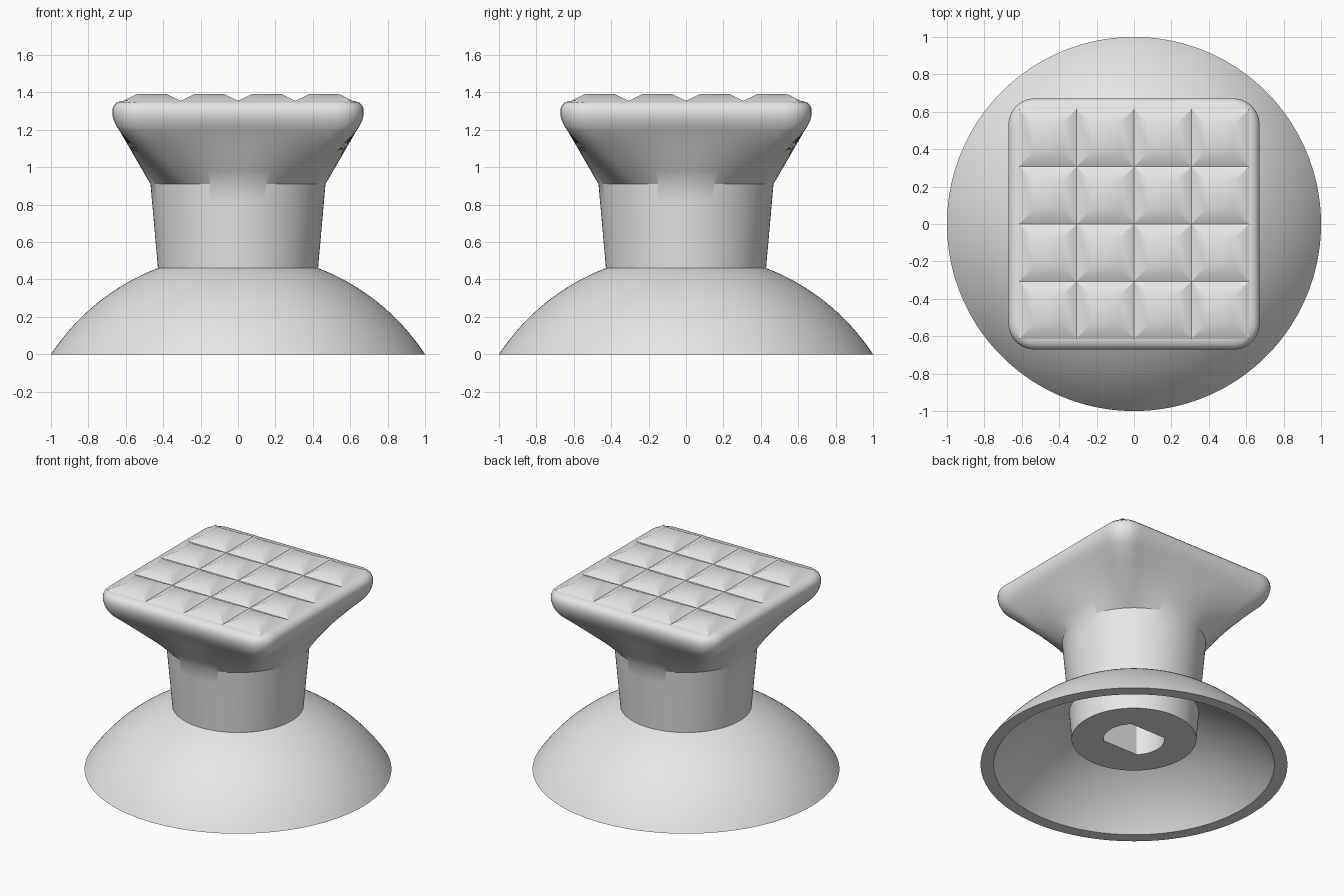
import bpy, bmesh, math

cube = bpy.data.objects.get("Cube")
if cube:
    bpy.data.objects.remove(cube, do_unlink=True)

grey = bpy.data.materials.new("light_grey")
grey.use_nodes = True
colour = (0.8, 0.8, 0.8, 1)
grey.diffuse_color = colour
grey.node_tree.nodes["Principled BSDF"].inputs["Base Color"].default_value = colour

N = 192
ANGLES = [2 * math.pi * (i + 0.5) / N for i in range(N)]


def finish(name, bm, recalc=True):
    if recalc:
        bmesh.ops.recalc_face_normals(bm, faces=bm.faces)
    mesh = bpy.data.meshes.new(name)
    bm.to_mesh(mesh)
    bm.free()
    mesh.materials.append(grey)
    obj = bpy.data.objects.new(name, mesh)
    bpy.context.collection.objects.link(obj)
    bpy.ops.object.select_all(action="DESELECT")
    obj.select_set(True)
    bpy.context.view_layer.objects.active = obj
    bpy.ops.object.shade_smooth_by_angle(angle=math.radians(30))
    return obj


def circle(r):
    return [(r * math.cos(a), r * math.sin(a)) for a in ANGLES]


def double_flat(r):
    # circle with two opposite sides cut flat
    f = r * math.sqrt(0.5)
    return [(x, max(-f, min(f, y))) for x, y in circle(r)]


def rounded_square(h, c):
    # evenly spread rays meeting a square of half width h, corner radius c
    points = []
    for a in ANGLES:
        u, v = math.cos(a), math.sin(a)
        t = h / max(abs(u), abs(v))
        q = h - c
        if t * min(abs(u), abs(v)) > q:
            b = q * (abs(u) + abs(v))
            t = b + math.sqrt(max(0, b * b - 2 * q * q + c * c))
        points.append((t * u, t * v))
    return points


def bridge(bm, low, high):
    for i in range(len(low)):
        j = (i + 1) % len(low)
        bm.faces.new((low[i], low[j], high[j], high[i]))


def loft(name, sections, closed=False):
    bm = bmesh.new()
    rings = [[bm.verts.new((x, y, z)) for x, y in pts] for z, pts in sections]
    for low, high in zip(rings, rings[1:]):
        bridge(bm, low, high)
    if closed:
        bridge(bm, rings[-1], rings[0])
    else:
        bm.faces.new(rings[0])
        bm.faces.new(rings[-1])
    return finish(name, bm)


# Hollow dome: outer and inner arcs share one centre below the base
DEPTH = 0.656


def arc(r_start, r_end, steps=24):
    radius = math.hypot(max(r_start, r_end), DEPTH)
    a0, a1 = math.asin(r_start / radius), math.asin(r_end / radius)
    for i in range(steps + 1):
        a = a0 + (a1 - a0) * i / steps
        yield radius * math.cos(a) - DEPTH, circle(radius * math.sin(a))


loft("dome_skirt", list(arc(0.37, 0.915)) + list(arc(1.0, 0.40)), closed=True)

# Stem with shaft socket, flaring into the square pad
sections = [(0.85, double_flat(0.2)), (0.19, double_flat(0.2))]
sections += [(z, circle(r)) for z, r in
             ((0.19, 0.407), (0.46, 0.428), (0.82, 0.460), (0.91, 0.468))]
pad_base = rounded_square(0.63, 0.11)
for k in (0.25, 0.5, 0.75):
    blend = [(p[0] + (q[0] - p[0]) * k, p[1] + (q[1] - p[1]) * k)
             for p, q in zip(circle(0.468), pad_base)]
    sections.append((0.91 + 0.28 * k, blend))
sections.append((1.19, pad_base))
for z, h in ((1.22, 0.65), (1.25, 0.664), (1.28, 0.672), (1.31, 0.672),
             (1.332, 0.663), (1.348, 0.645), (1.355, 0.615)):
    sections.append((z, rounded_square(h, h - 0.53)))
loft("stem_and_pad", sections)

# Four by four grid of blunt pyramids for grip
CELL = 0.307
bm = bmesh.new()
for i in range(4):
    for j in range(4):
        cx, cy = (i - 1.5) * CELL, (j - 1.5) * CELL
        low, high = [[bm.verts.new((cx + sx * w, cy + sy * w, z))
                      for sx, sy in ((-1, -1), (1, -1), (1, 1), (-1, 1))]
                     for w, z in ((CELL / 2, 1.355), (0.077, 1.392))]
        bridge(bm, low, high)
        bm.faces.new(high)
bmesh.ops.remove_doubles(bm, verts=bm.verts, dist=0.0005)
finish("grip_studs", bm, recalc=False)
